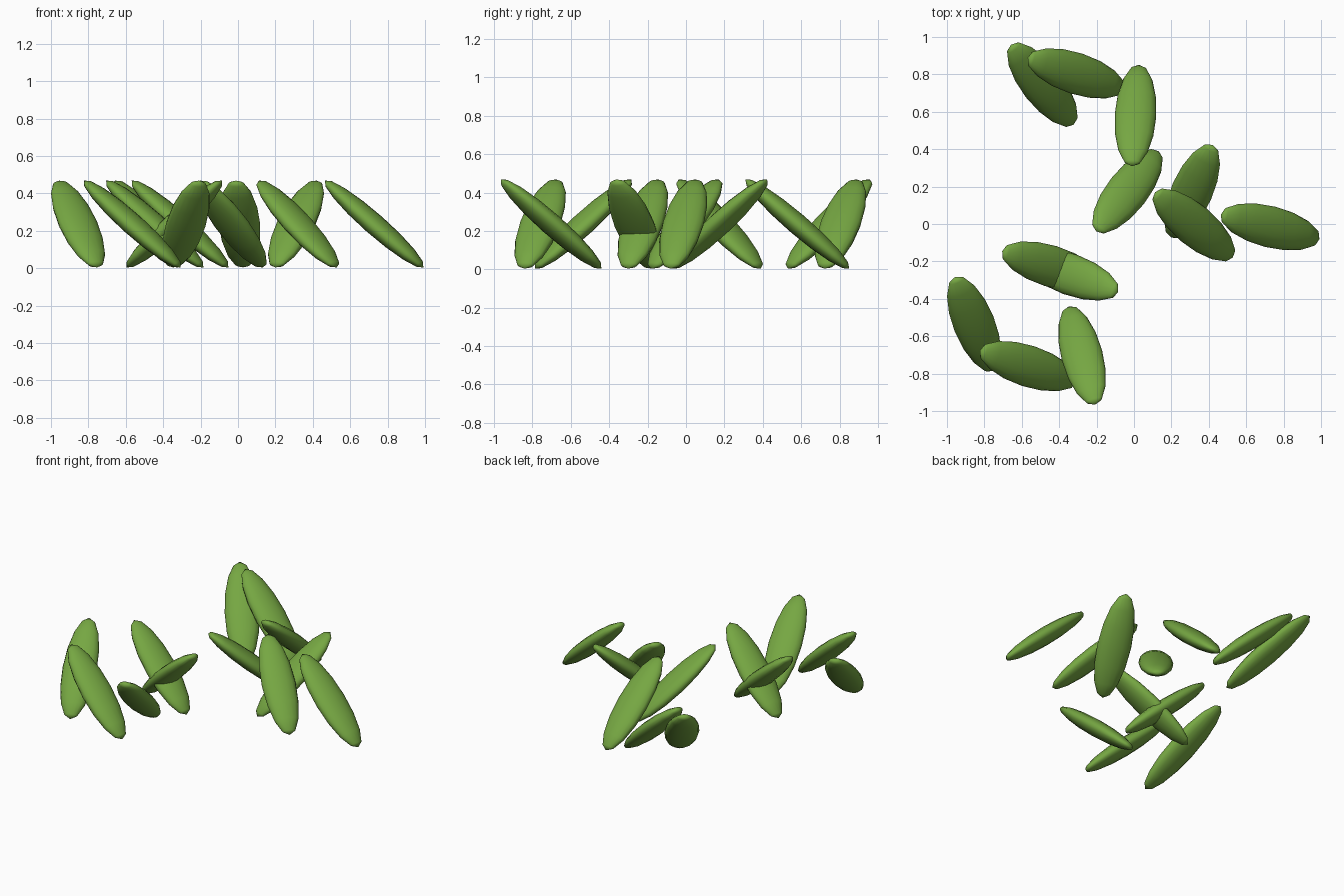
import bpy
from math import radians
from mathutils import Matrix, Vector

cube = bpy.data.objects.get("Cube")
if cube:
    bpy.data.objects.remove(cube, do_unlink=True)

# Leaf green
green = bpy.data.materials.new("leaf_green")
green.use_nodes = True
color = (0.18, 0.385, 0.055, 1)
green.diffuse_color = color
bsdf = next(n for n in green.node_tree.nodes if n.type == 'BSDF_PRINCIPLED')
bsdf.inputs["Base Color"].default_value = color

LENGTH, WIDTH, THICK = 0.357, 0.111, 0.055  # half sizes
SLOPE = radians(40.5)
MID_HEIGHT = 0.236


def leaf(name, x, y, heading):
    """Flattened ellipsoid sloping down towards its heading (degrees)."""
    bpy.ops.mesh.primitive_uv_sphere_add(segments=16, ring_count=8, radius=1)
    ob = bpy.context.object
    ob.name = name
    pole_along_x = Matrix.Rotation(radians(90), 4, 'Y')
    size = Matrix.Diagonal((LENGTH, WIDTH, THICK, 1))
    turn = Matrix.Rotation(radians(heading), 4, 'Z') @ Matrix.Rotation(SLOPE, 4, 'Y')
    ob.data.transform(turn @ size @ pole_along_x)
    ob.location = Vector((x, y, MID_HEIGHT))
    ob.data.materials.append(green)
    bpy.ops.object.shade_smooth()


# Clusters of leaves: x, y, heading of the low end
clusters = {
    "back_leaf": [(-0.49, 0.745, -52), (-0.31, 0.805, -18),
                  (0.008, 0.58, 86), (-0.035, 0.175, 52)],
    "side_leaf": [(0.31, 0.175, 246), (0.32, -0.005, -40), (0.728, -0.015, -14)],
    "crossed_leaf": [(-0.445, -0.225, -17), (-0.34, -0.27, 160)],
    "front_leaf": [(-0.855, -0.535, -68), (-0.565, -0.76, -18), (-0.278, -0.703, 105)],
}
for name, leaves in clusters.items():
    for i, place in enumerate(leaves, 1):
        leaf(f"{name}_{i}", *place)
